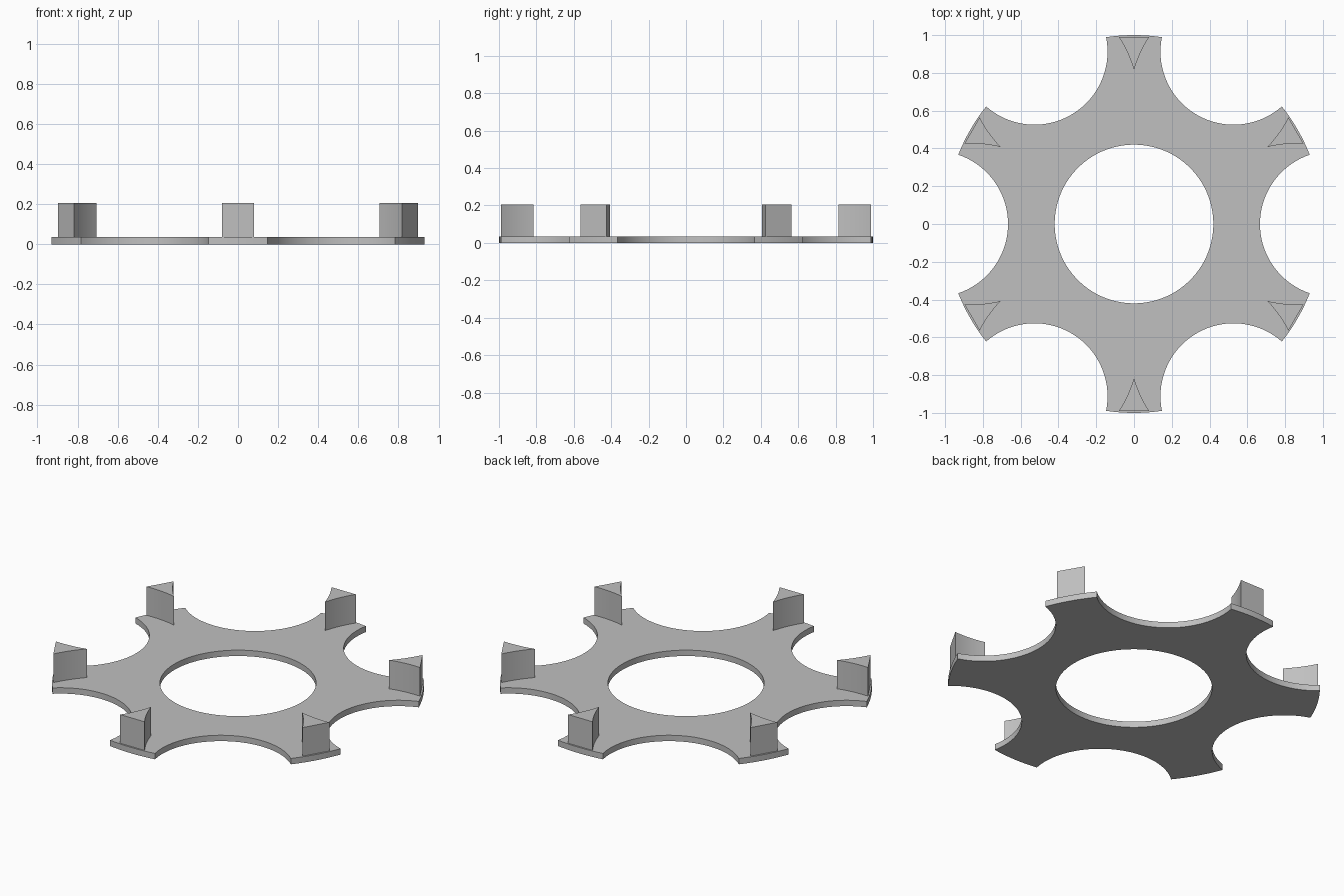
import bpy
import bmesh
from math import acos, asin, cos, pi, radians, sin
from mathutils import Matrix, Vector

if "Cube" in bpy.data.objects:
    bpy.data.objects.remove(bpy.data.objects["Cube"], do_unlink=True)

OUTER, HOLE = 1.0, 0.42
SCALLOP_DIST, SCALLOP_R = 1.054, 0.387
THICK, PEG_TOP = 0.035, 0.205
ARMS = 6

grey = bpy.data.materials.new("light grey")
grey.use_nodes = True
colour = (0.53, 0.53, 0.53, 1)
grey.diffuse_color = colour
grey.node_tree.nodes["Principled BSDF"].inputs["Base Color"].default_value = colour


def finish(bm, name):
    """Turn a bmesh into a smooth-shaded object with crisp edges."""
    bmesh.ops.recalc_face_normals(bm, faces=bm.faces)
    mesh = bpy.data.meshes.new(name)
    bm.to_mesh(mesh)
    bm.free()
    obj = bpy.data.objects.new(name, mesh)
    bpy.context.collection.objects.link(obj)
    mesh.materials.append(grey)
    bpy.ops.object.select_all(action="DESELECT")
    obj.select_set(True)
    bpy.context.view_layer.objects.active = obj
    bpy.ops.object.shade_smooth_by_angle(angle=radians(30))
    return obj


def extrude_up(bm, height):
    geom = bmesh.ops.extrude_face_region(bm, geom=bm.faces[:])["geom"]
    verts = [g for g in geom if isinstance(g, bmesh.types.BMVert)]
    bmesh.ops.translate(bm, verts=verts, vec=(0, 0, height))


# Outline of one sixth: a concave scallop, then the rounded end of an arm
half = acos((OUTER**2 + SCALLOP_DIST**2 - SCALLOP_R**2) / (2 * OUTER * SCALLOP_DIST))
sweep = asin(OUTER * sin(half) / SCALLOP_R)
SCALLOP_STEPS, ARC_STEPS = 36, 8
sixth = []
for i in range(SCALLOP_STEPS):
    a = pi + sweep * (1 - 2 * i / SCALLOP_STEPS)
    sixth.append(Vector((SCALLOP_DIST + SCALLOP_R * cos(a), -abs(SCALLOP_R * sin(a)) if i < SCALLOP_STEPS / 2
                         else abs(SCALLOP_R * sin(a)), 0)))
for i in range(ARC_STEPS):
    a = half + (pi / 3 - 2 * half) * i / ARC_STEPS
    sixth.append(Vector((OUTER * cos(a), OUTER * sin(a), 0)))
outline = [Matrix.Rotation(k * pi / 3, 3, "Z") @ p for k in range(ARMS) for p in sixth]

# Plate: strip of faces between the round hole and the outline, extruded
bm = bmesh.new()
outer = [bm.verts.new(p) for p in outline]
count = len(outer)
shift = SCALLOP_STEPS / 2
inner = []
for i in range(count):
    a = 2 * pi * (i - shift) / count
    inner.append(bm.verts.new((HOLE * cos(a), HOLE * sin(a), 0)))
for i in range(count):
    j = (i + 1) % count
    bm.faces.new((inner[i], outer[i], outer[j], inner[j]))
extrude_up(bm, THICK)
finish(bm, "scalloped_plate")

# Pegs: flat outer face, two concave sides meeting in a sharp inner edge
tip, corner = Vector((0.815, 0, 0)), Vector((0.99, 0.08, 0))
chord = corner - tip
inward = Vector((chord.y, -chord.x, 0)).normalized()
STEPS, SAG = 10, 0.007
side = []
for i in range(STEPS + 1):
    t = i / STEPS
    side.append(tip + chord * t + inward * SAG * 4 * t * (1 - t))
profile = side + [Vector((p.x, -p.y, 0)) for p in reversed(side[1:])]

for k in range(ARMS):
    bm = bmesh.new()
    bm.faces.new([bm.verts.new(p) for p in profile])
    extrude_up(bm, PEG_TOP - THICK)
    turn = Matrix.Rotation(pi / 6 + k * pi / 3, 4, "Z")
    bm.transform(Matrix.Translation((0, 0, THICK)) @ turn)
    finish(bm, f"peg_{k + 1}")
